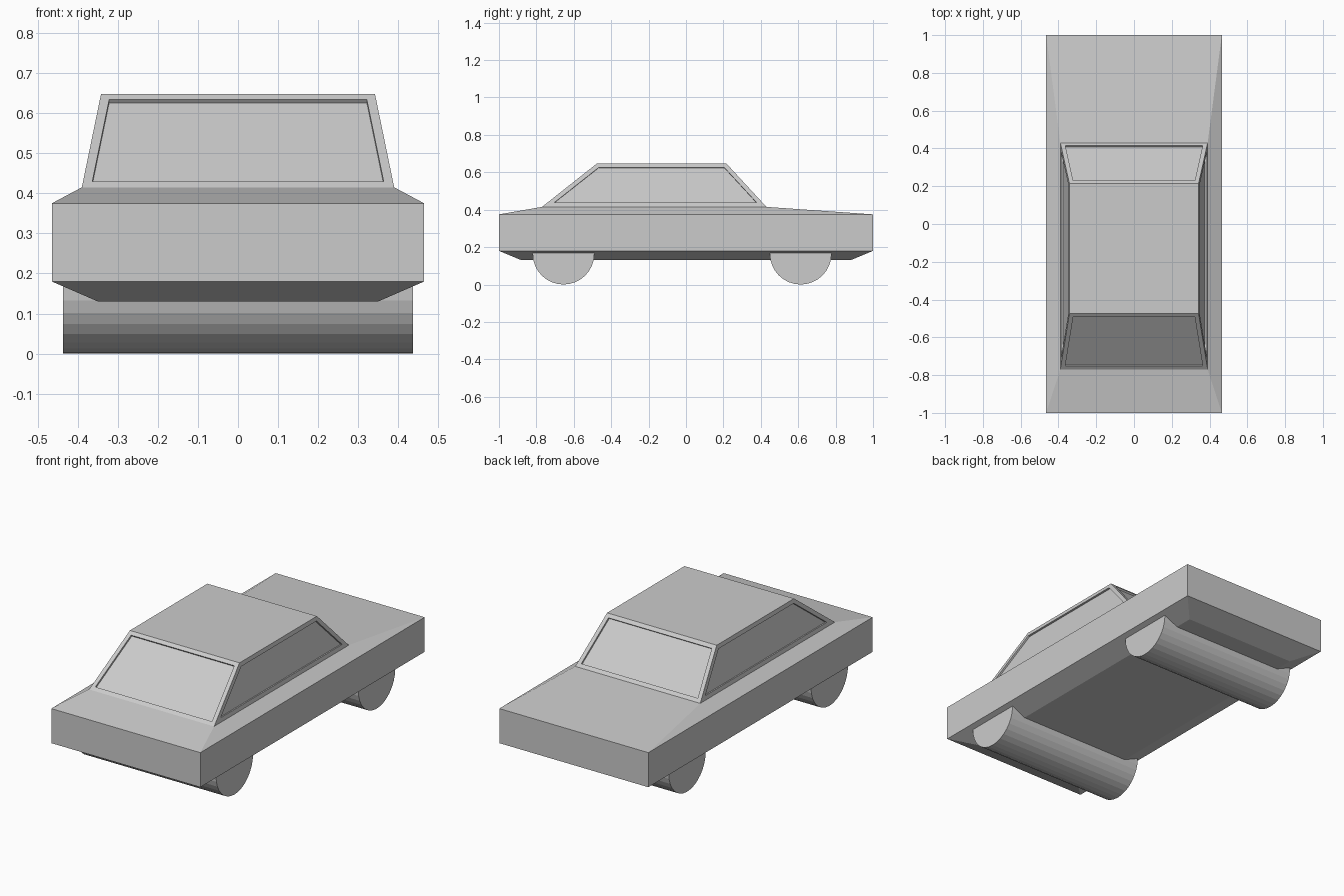
import bpy, bmesh, math

if "Cube" in bpy.data.objects:
    bpy.data.objects.remove(bpy.data.objects["Cube"])


def add_object(name, bm):
    mesh = bpy.data.meshes.new(name)
    bm.to_mesh(mesh)
    bm.free()
    obj = bpy.data.objects.new(name, mesh)
    bpy.context.collection.objects.link(obj)
    return obj


# Car body: stacked rectangles (half width, front y, back y, z) joined by walls
levels = [
    (0.35, -0.88, 0.88, 0.13),      # underside
    (0.465, -1.0, 1.0, 0.18),       # lower edge of sides
    (0.465, -1.0, 1.0, 0.375),      # upper edge of sides
    (0.39, -0.77, 0.43, 0.415),     # base of cabin
    (0.342, -0.475, 0.215, 0.648),  # roof
]
bm = bmesh.new()
rings = []
for w, y0, y1, z in levels:
    corners = ((-w, y0), (w, y0), (w, y1), (-w, y1))
    rings.append([bm.verts.new((x, y, z)) for x, y in corners])
bm.faces.new(rings[0][::-1])
bm.faces.new(rings[-1])
walls = []
for a, b in zip(rings, rings[1:]):
    for i in range(4):
        j = (i + 1) % 4
        walls.append(bm.faces.new((a[i], a[j], b[j], b[i])))
bm.normal_update()

# Windows: frame inset on the four cabin walls, then glass recessed
windows = walls[-4:]
bmesh.ops.inset_individual(bm, faces=windows, thickness=0.023, use_even_offset=True)
bm.normal_update()
for glass in windows:
    shift = glass.normal * -0.01
    extruded = bmesh.ops.extrude_discrete_faces(bm, faces=[glass])["faces"]
    bmesh.ops.translate(bm, verts=extruded[0].verts[:], vec=shift)
bmesh.ops.recalc_face_normals(bm, faces=bm.faces[:])
add_object("car_body", bm)

# Wheels: one full-width roller per axle
for name, y in (("front_wheels", -0.655), ("rear_wheels", 0.613)):
    bpy.ops.mesh.primitive_cylinder_add(
        vertices=32, radius=0.165, depth=0.874,
        location=(0, y, 0.165), rotation=(0, math.pi / 2, 0))
    bpy.context.object.name = name
